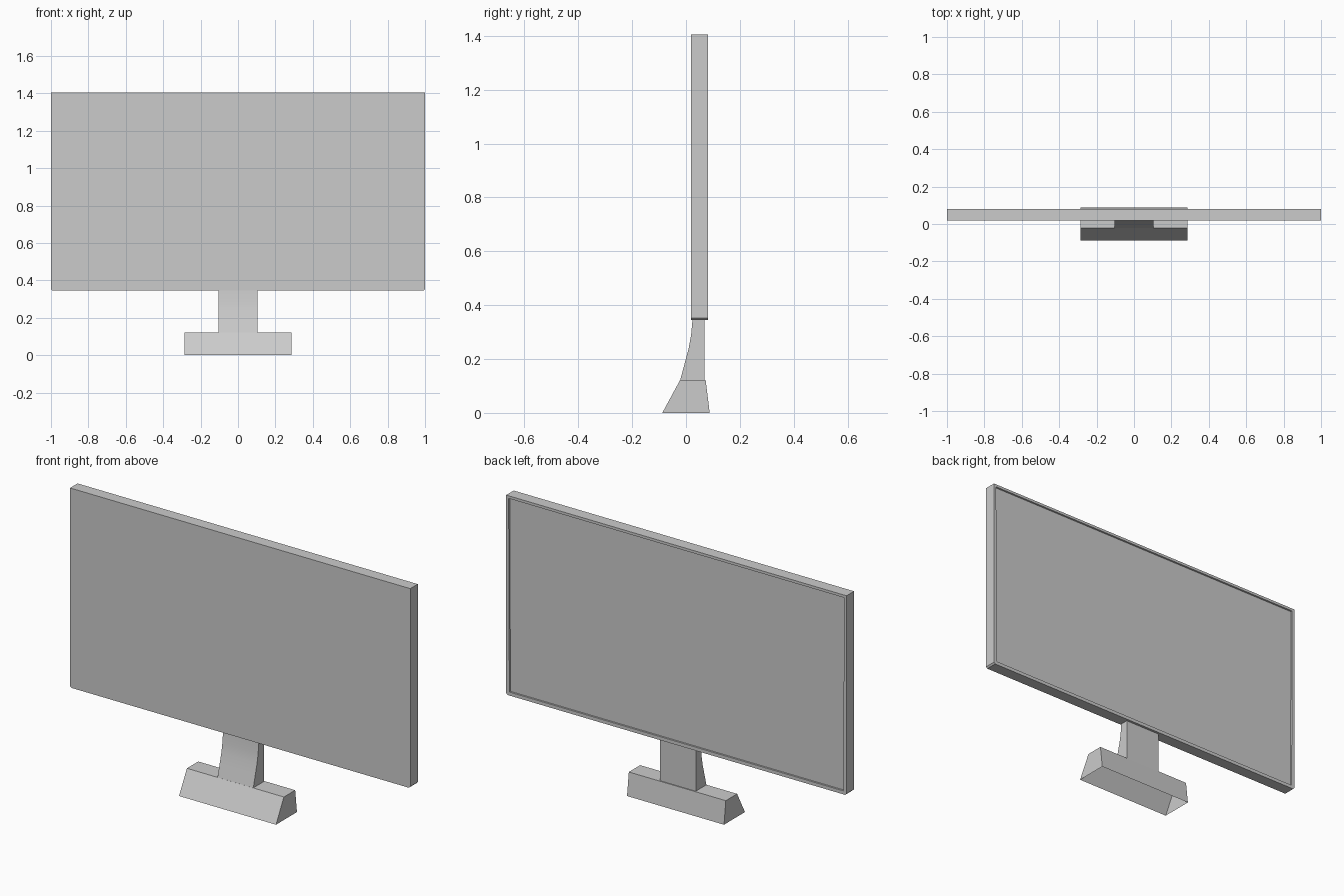
import bpy, bmesh
from mathutils import Vector

cube = bpy.data.objects.get("Cube")
if cube:
    bpy.data.objects.remove(cube, do_unlink=True)

# One plain grey for everything
grey = bpy.data.materials.new("plain grey")
grey.use_nodes = True
colour = (0.6, 0.6, 0.6, 1)
grey.diffuse_color = colour
grey.node_tree.nodes["Principled BSDF"].inputs["Base Color"].default_value = colour


def extrude_profile(name, points, offset, edit=None):
    """Extrude a closed 3D outline along offset, then optionally edit the solid."""
    bm = bmesh.new()
    face = bm.faces.new([bm.verts.new(p) for p in points])
    new = bmesh.ops.extrude_face_region(bm, geom=[face], use_keep_orig=True)["geom"]
    moved = [v for v in new if isinstance(v, bmesh.types.BMVert)]
    bmesh.ops.translate(bm, verts=moved, vec=Vector(offset))
    bmesh.ops.recalc_face_normals(bm, faces=bm.faces)
    if edit:
        edit(bm)
    mesh = bpy.data.meshes.new(name)
    bm.to_mesh(mesh)
    bm.free()
    mesh.materials.append(grey)
    obj = bpy.data.objects.new(name, mesh)
    bpy.context.collection.objects.link(obj)
    return obj


def recess_screen(bm):
    """Thin bezel around a slightly sunken screen on the back side."""
    screen = [f for f in bm.faces if f.normal.y > 0.9]
    bmesh.ops.inset_region(bm, faces=screen, thickness=0.02)
    bmesh.ops.inset_region(bm, faces=screen, thickness=0.002, depth=-0.008)


def open_bottom(bm):
    """Leave the foot as an open shell underneath."""
    bottom = [f for f in bm.faces if f.normal.z < -0.9]
    bmesh.ops.delete(bm, geom=bottom, context='FACES_ONLY')


# Display panel, with tiny cut bottom corners
low, high, cut = 0.345, 1.405, 0.008
half = [(1, high), (1, low + cut), (1 - cut, low)]
outline = half + [(-x, z) for x, z in reversed(half)]
extrude_profile("display_panel", [(x, 0.018, z) for x, z in outline],
                (0, 0.063, 0), recess_screen)

# Neck, with a curved front and straight back
neck_side = [(0.068, 0.12), (0.068, low), (0.024, low), (0.019, 0.29),
             (0.01, 0.24), (-0.006, 0.18), (-0.022, 0.12)]
neck = extrude_profile("neck", [(-0.105, y, z) for y, z in neck_side], (0.21, 0, 0))

# Wedge-shaped foot
foot_side = [(-0.088, 0), (0.088, 0), (0.073, 0.122), (-0.022, 0.122)]
extrude_profile("foot", [(-0.285, y, z) for y, z in foot_side],
                (0.57, 0, 0), open_bottom)

# Smooth the curve of the neck, keep its edges sharp
bpy.ops.object.select_all(action='DESELECT')
neck.select_set(True)
bpy.context.view_layer.objects.active = neck
bpy.ops.object.shade_smooth_by_angle(angle=0.5)
